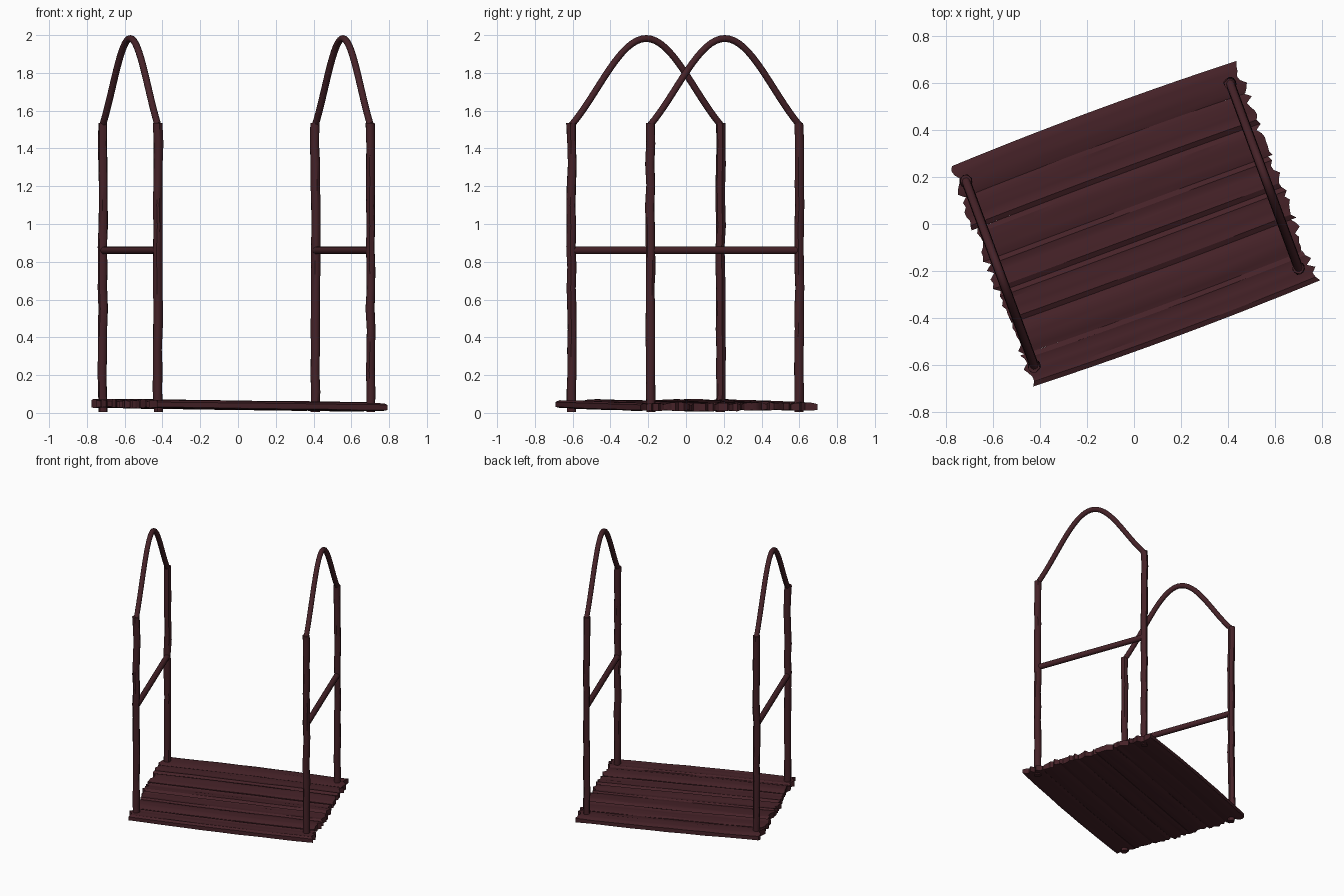
import bpy, bmesh, math, random
from mathutils import Vector, Matrix

if "Cube" in bpy.data.objects:
    bpy.data.objects.remove(bpy.data.objects["Cube"])

random.seed(7)
TURN = Matrix.Rotation(math.radians(20.3), 4, 'Z')
HX, HY = 0.65, 0.5          # deck half size
PX, PY = 0.60, 0.42         # post positions

wood = bpy.data.materials.new("dark_red_wood")
wood.diffuse_color = (0.06, 0.016, 0.021, 1)
wood.use_nodes = True
wood.node_tree.nodes["Principled BSDF"].inputs["Base Color"].default_value = wood.diffuse_color


def finish(name, bm, angle):
    bmesh.ops.recalc_face_normals(bm, faces=bm.faces[:])
    bm.transform(TURN)
    me = bpy.data.meshes.new(name)
    bm.to_mesh(me)
    bm.free()
    me.materials.append(wood)
    ob = bpy.data.objects.new(name, me)
    bpy.context.collection.objects.link(ob)
    bpy.context.view_layer.objects.active = ob
    ob.select_set(True)
    bpy.ops.object.shade_smooth_by_angle(angle=math.radians(angle))
    ob.select_set(False)


def tube(name, path, radius, side, rough=0.0, sides=12):
    """Sweep a circle along path; side is a fixed axis across the path."""
    bm = bmesh.new()
    rings = []
    flutes = [random.uniform(-rough, rough) for _ in range(sides)]
    for i, p in enumerate(path):
        tangent = (path[min(i + 1, len(path) - 1)] - path[max(i - 1, 0)]).normalized()
        up = tangent.cross(side)
        ring = []
        for k in range(sides):
            a = math.tau * k / sides
            r = radius + flutes[k] + random.uniform(-rough, rough)
            ring.append(bm.verts.new(p + side * math.cos(a) * r + up * math.sin(a) * r))
        rings.append(ring)
    for r0, r1 in zip(rings, rings[1:]):
        for k in range(sides):
            n = (k + 1) % sides
            bm.faces.new((r0[k], r0[n], r1[n], r1[k]))
    bm.faces.new(rings[0])
    bm.faces.new(rings[-1])
    finish(name, bm, 40)


def plank(name, y0, y1, cols=8, steps=10):
    """Grained board with ragged ends and a slight bow."""
    bm = bmesh.new()
    lift = random.uniform(-0.004, 0.004)
    grain = [random.uniform(-0.004, 0.004) for _ in range(cols)]
    grain[0] = grain[-1] = -0.008
    ends = [[random.uniform(-0.022, 0.012) for _ in range(cols)] for _ in range(2)]
    grid = []
    for i in range(steps + 1):
        t = 2 * i / steps - 1
        top, bottom = [], []
        for j in range(cols):
            x = t * (HX + ends[t > 0][j] * abs(t) ** 6)
            y = y0 + (y1 - y0) * j / (cols - 1)
            y *= 1 + 0.024 * (1 - t * t)
            z = 0.041 - 0.008 * t + lift
            wave = random.uniform(-0.0015, 0.0015)
            top.append(bm.verts.new((x, y, z + 0.019 + grain[j] + wave)))
            bottom.append(bm.verts.new((x, y, z - 0.021 - 0.5 * grain[j] - wave)))
        grid.append((top, bottom))
    for (t0, b0), (t1, b1) in zip(grid, grid[1:]):
        l0, l1 = t0 + b0[::-1], t1 + b1[::-1]
        for k in range(2 * cols):
            n = (k + 1) % (2 * cols)
            bm.faces.new((l0[k], l0[n], l1[n], l1[k]))
    for top, bottom in (grid[0], grid[-1]):
        for j in range(cols - 1):
            bm.faces.new((top[j], top[j + 1], bottom[j + 1], bottom[j]))
    finish(name, bm, 25)


# deck boards, side by side
BOARDS = 7
w = 2 * HY / BOARDS
for b in range(BOARDS):
    plank(f"deck_board_{b + 1}", -HY + b * w, -HY + (b + 1) * w)

X, Y = Vector((1, 0, 0)), Vector((0, 1, 0))
for sx, side in ((-1, "left"), (1, "right")):
    x = sx * PX - 0.008
    # rough upright posts
    for sy, end in ((-1, "front"), (1, "back")):
        path = [Vector((x + random.uniform(-0.003, 0.003),
                        sy * PY + random.uniform(-0.003, 0.003),
                        0.005 + 1.53 * i / 14)) for i in range(15)]
        tube(f"{side}_{end}_post", path, 0.024, X, 0.0018)
    # horizontal hand rail
    tube(f"{side}_rail", [Vector((x, -PY, 0.86)), Vector((x, PY, 0.86))], 0.02, X)
    # curved arch on top
    arch = []
    for i in range(33):
        t = i / 16 - 1
        h = 0.65 * math.cos(math.pi * t / 2) + 0.175 * (1 + math.cos(math.pi * t))
        arch.append(Vector((x, PY * t, 1.525 + 0.457 * h)))
    tube(f"{side}_arch", arch, 0.018, X)
